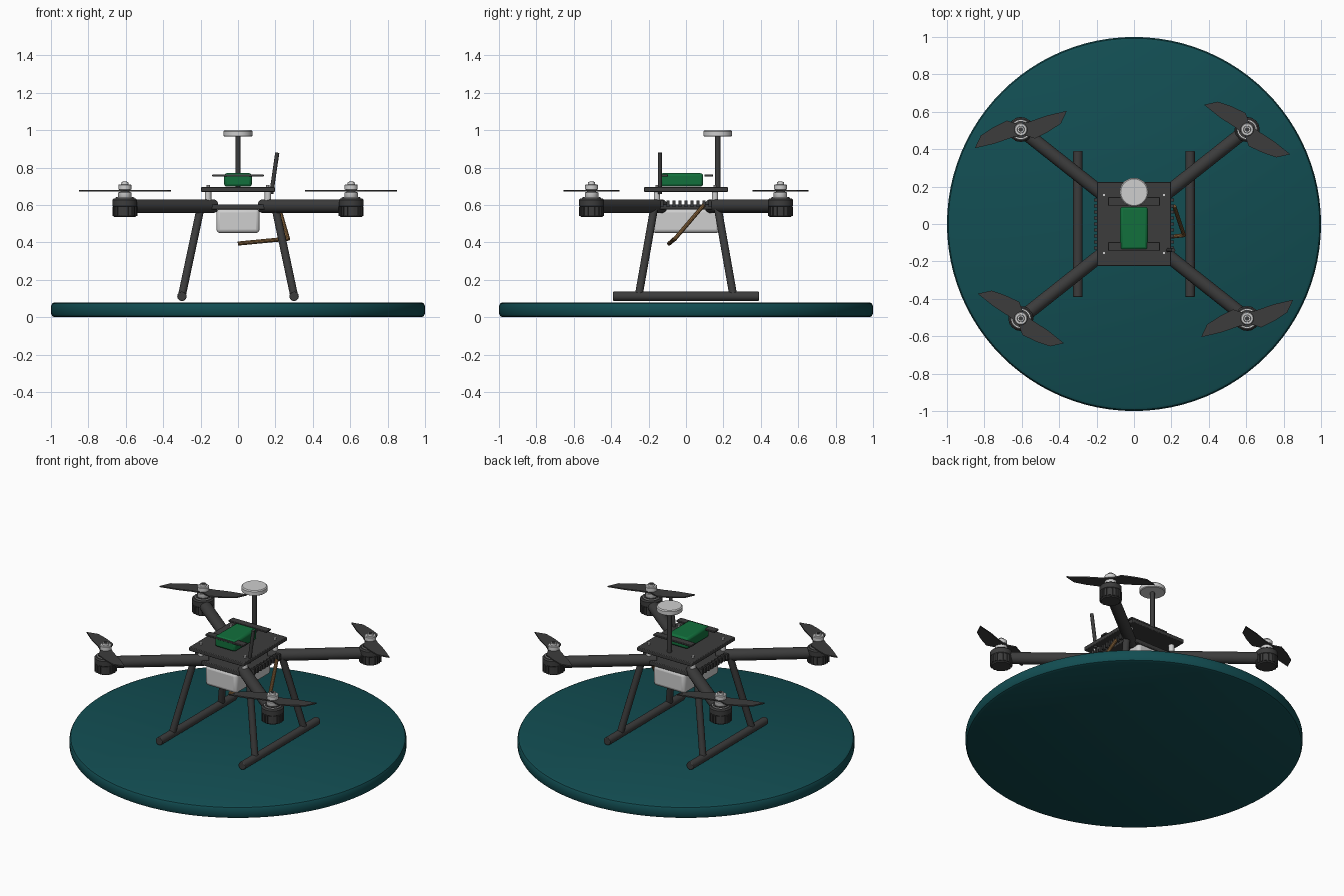
import bpy, bmesh, math
from mathutils import Vector, Matrix

if "Cube" in bpy.data.objects:
    bpy.data.objects.remove(bpy.data.objects["Cube"], do_unlink=True)


def material(name, r, g, b):
    m = bpy.data.materials.new(name)
    m.use_nodes = True
    m.diffuse_color = (r, g, b, 1)
    m.node_tree.nodes["Principled BSDF"].inputs["Base Color"].default_value = (r, g, b, 1)
    return m


TEAL = material("deep teal", 0.006, 0.075, 0.085)
DARK = material("charcoal", 0.045, 0.045, 0.045)
GREY = material("light grey", 0.62, 0.62, 0.62)
GREEN = material("battery green", 0.006, 0.16, 0.045)
BROWN = material("wood brown", 0.25, 0.13, 0.045)


def finish(name, bm, mat, bevel=0, segments=2):
    """Turn a bmesh into a named, shaded object."""
    bmesh.ops.recalc_face_normals(bm, faces=bm.faces)
    mesh = bpy.data.meshes.new(name)
    bm.to_mesh(mesh)
    bm.free()
    mesh.materials.append(mat)
    ob = bpy.data.objects.new(name, mesh)
    bpy.context.collection.objects.link(ob)
    if bevel:
        mod = ob.modifiers.new("Bevel", "BEVEL")
        mod.width, mod.segments = bevel, segments
        mod.limit_method = "ANGLE"
    bpy.ops.object.select_all(action="DESELECT")
    ob.select_set(True)
    bpy.context.view_layer.objects.active = ob
    bpy.ops.object.shade_smooth_by_angle(angle=math.radians(35))
    return ob


def box(name, centre, size, mat, bevel=0.0, segments=2):
    bm = bmesh.new()
    bmesh.ops.create_cube(bm, size=1)
    bmesh.ops.scale(bm, vec=size, verts=bm.verts)
    bmesh.ops.translate(bm, vec=centre, verts=bm.verts)
    return finish(name, bm, mat, bevel, segments)


def rod(name, start, end, radius, mat, sides=20, bevel=0.0):
    a, b = Vector(start), Vector(end)
    bm = bmesh.new()
    turn = (b - a).to_track_quat("Z", "Y").to_matrix().to_4x4()
    bmesh.ops.create_cone(bm, cap_ends=True, segments=sides, radius1=radius, radius2=radius,
                          depth=(b - a).length, matrix=Matrix.Translation((a + b) / 2) @ turn)
    return finish(name, bm, mat, bevel)


def lathe(name, x, y, profile, mat, steps=32):
    """Spin a radius/height profile around a vertical axis."""
    bm = bmesh.new()
    points = [(0, profile[0][1])] + profile + [(0, profile[-1][1])]
    verts = [bm.verts.new((r, 0, z)) for r, z in points]
    edges = [bm.edges.new(pair) for pair in zip(verts, verts[1:])]
    bmesh.ops.spin(bm, geom=verts + edges, axis=(0, 0, 1), cent=(0, 0, 0),
                   angle=math.tau, steps=steps)
    bmesh.ops.remove_doubles(bm, verts=bm.verts, dist=1e-5)
    bmesh.ops.translate(bm, vec=(x, y, 0), verts=bm.verts)
    return finish(name, bm, mat)


def propeller(name, x, y, z, angle):
    """Two swept blades joined at the hub."""
    blade = [(0.045, 0.042), (0.14, 0.075), (0.246, 0.1), (0.214, 0.032), (0.15, -0.01),
             (0.075, -0.048), (0.02, -0.03)]
    bm = bmesh.new()
    outline = blade[::-1] + [(-px, -py) for px, py in blade[::-1]]
    # Outline runs backwards around each blade, so that it stays one loop
    outline.sort(key=lambda p: math.atan2(p[1], p[0]))
    face = bm.faces.new([bm.verts.new((px, py, -0.004)) for px, py in outline])
    top = bmesh.ops.extrude_face_region(bm, geom=[face])["geom"]
    bmesh.ops.translate(bm, vec=(0, 0, 0.008),
                        verts=[v for v in top if isinstance(v, bmesh.types.BMVert)])
    bmesh.ops.transform(bm, verts=bm.verts, matrix=Matrix.Translation((x, y, z))
                        @ Matrix.Rotation(angle, 4, "Z"))
    finish(name, bm, DARK)


# Landing pad
lathe("landing_pad", 0, 0, [(0.98, 0), (0.993, 0.006), (1, 0.02), (1, 0.06),
                            (0.993, 0.074), (0.98, 0.08)], TEAL, 96)

# Frame plates
box("bottom_plate", (0, 0, 0.59), (0.39, 0.36, 0.028), DARK, 0.004)
box("top_plate", (0, 0, 0.683), (0.396, 0.45, 0.025), DARK, 0.004)

for sx in (-1, 1):
    side = "left" if sx > 0 else "right"

    # Cooling comb along the side of the bottom plate
    for i in range(9):
        box(f"{side}_fin_{i + 1}", (sx * 0.2, -0.128 + i * 0.032, 0.606),
            (0.03, 0.016, 0.034), DARK)

    # Landing skid
    rod(f"{side}_skid", (sx * 0.3, -0.39, 0.112), (sx * 0.3, 0.39, 0.112), 0.025, DARK, 20, 0.004)

    for sy in (-1, 1):
        tag = f"{side}_{'rear' if sy > 0 else 'front'}"
        mx, my = sx * 0.605, sy * 0.505

        # Arm and leg
        rod(f"{tag}_arm", (sx * 0.125, sy * 0.125, 0.594), (mx, my, 0.594), 0.036, DARK, 24, 0.005)
        rod(f"{tag}_leg", (sx * 0.2, sy * 0.17, 0.585), (sx * 0.3, sy * 0.253, 0.115), 0.021, DARK)

        # Standoff and its screw
        rod(f"{tag}_standoff", (sx * 0.16, sy * 0.155, 0.6), (sx * 0.16, sy * 0.155, 0.672),
            0.017, GREY)
        rod(f"{tag}_screw", (sx * 0.16, sy * 0.155, 0.69), (sx * 0.16, sy * 0.155, 0.707),
            0.009, GREY, 8)

        # Motor can with ribs
        lathe(f"{tag}_motor", mx, my, [(0.055, 0.535), (0.061, 0.541), (0.061, 0.592), (0.066, 0.596),
                                       (0.066, 0.628), (0.058, 0.636)], DARK)
        for i in range(16):
            a = math.tau * i / 16
            rib = box(f"{tag}_motor_rib_{i + 1}", (0, 0, 0), (0.014, 0.014, 0.05), DARK)
            rib.location = (mx + 0.06 * math.cos(a), my + 0.06 * math.sin(a), 0.567)
            rib.rotation_euler.z = a

        # Winding ring, shaft hub and cap
        lathe(f"{tag}_ring", mx, my, [(0.051, 0.63), (0.051, 0.640)], GREY)
        lathe(f"{tag}_ring_cover", mx, my, [(0.046, 0.63), (0.046, 0.643)], DARK)
        lathe(f"{tag}_hub", mx, my, [(0.034, 0.64), (0.036, 0.643), (0.036, 0.667), (0.024, 0.67),
                                     (0.024, 0.68), (0.035, 0.683), (0.035, 0.706), (0.031, 0.71),
                                     (0.02, 0.71), (0.018, 0.722)], GREY)
        rod(f"{tag}_shaft", (mx, my, 0.71), (mx, my, 0.725), 0.012, DARK, 12)
        propeller(f"{tag}_propeller", mx, my, 0.676, 0 if sx * sy < 0 else math.radians(-52))

# Payload case under the frame
box("payload_case", (0, 0, 0.515), (0.23, 0.36, 0.13), GREY, 0.02, 3)

# Battery and its straps
box("battery", (0, -0.023, 0.734), (0.148, 0.23, 0.072), GREEN, 0.014, 2)
for name, y in (("front_strap", -0.12), ("rear_strap", 0.121)):
    box(name, (0, y, 0.758), (0.276, 0.046, 0.012), DARK, 0.003)

# Positioning mast and receiver disc
rod("mast", (0, 0.17, 0.69), (0, 0.17, 0.975), 0.014, DARK)
lathe("receiver_disc", 0, 0.17, [(0.072, 0.966), (0.077, 0.97), (0.077, 0.994), (0.071, 1.0)], GREY, 40)

# Radio antenna
rod("antenna", (0.178, -0.14, 0.66), (0.21, -0.14, 0.88), 0.011, DARK, 16)

# Bent wooden stick hanging from the left side
rod("stick_lower", (0, -0.09, 0.394), (0.268, -0.06, 0.42), 0.011, BROWN, 10)
rod("stick_upper", (0.268, -0.062, 0.416), (0.215, 0.095, 0.6), 0.011, BROWN, 10)
